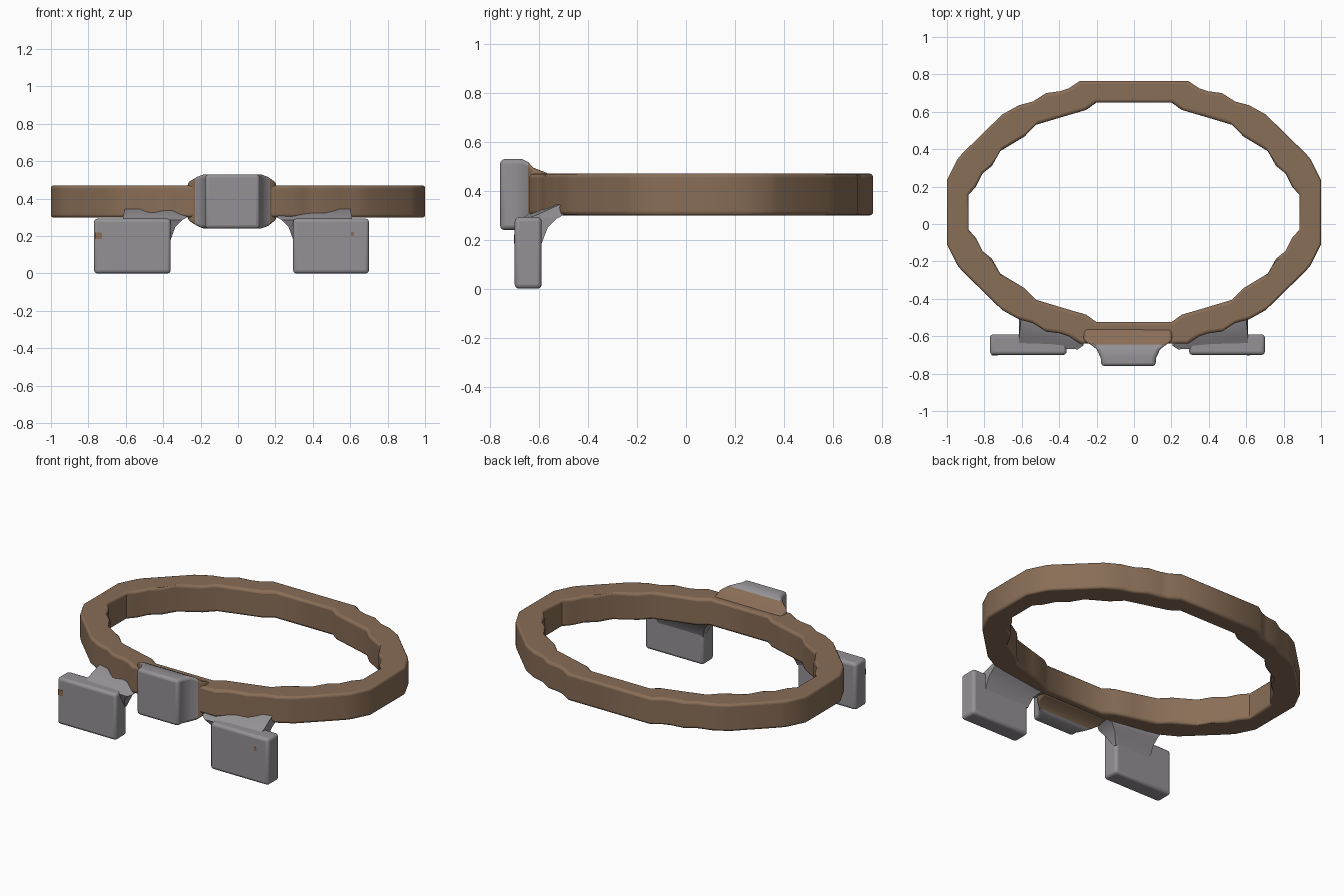
import bpy, bmesh, math

if "Cube" in bpy.data.objects:
    bpy.data.objects.remove(bpy.data.objects["Cube"])


def material(name, rgb):
    m = bpy.data.materials.new(name)
    m.diffuse_color = (*rgb, 1)
    m.use_nodes = True
    m.node_tree.nodes["Principled BSDF"].inputs["Base Color"].default_value = m.diffuse_color
    return m


BROWN = material("brown", (0.25, 0.155, 0.095))
GREY = material("grey", (0.30, 0.285, 0.30))


def finish(name, bm, mats, bevel=0.0):
    bmesh.ops.recalc_face_normals(bm, faces=bm.faces)
    me = bpy.data.meshes.new(name)
    bm.to_mesh(me)
    bm.free()
    ob = bpy.data.objects.new(name, me)
    bpy.context.collection.objects.link(ob)
    for m in mats:
        me.materials.append(m)
    if bevel:
        mod = ob.modifiers.new("Bevel", 'BEVEL')
        mod.width = bevel
        mod.segments = 3
        mod.limit_method = 'ANGLE'
        mod.angle_limit = math.radians(50)
    bpy.ops.object.select_all(action='DESELECT')
    ob.select_set(True)
    bpy.context.view_layer.objects.active = ob
    bpy.ops.object.shade_smooth_by_angle(angle=math.radians(40))
    return ob


def loft(bm, sections, closed=False):
    """Bridge rings of points; cap the ends unless the loft is closed."""
    rings = [[bm.verts.new(p) for p in s] for s in sections]
    n = len(rings[0])
    pairs = list(zip(rings, rings[1:]))
    if closed:
        pairs.append((rings[-1], rings[0]))
    for a, b in pairs:
        for i in range(n):
            j = (i + 1) % n
            bm.faces.new((a[i], a[j], b[j], b[i]))
    if not closed:
        bm.faces.new(rings[0])
        bm.faces.new(rings[-1])


def box(name, x0, x1, y0, y1, z0, z1, mat, bevel=0.0):
    bm = bmesh.new()
    loft(bm, [[(x0, y0, z), (x1, y0, z), (x1, y1, z), (x0, y1, z)] for z in (z0, z1)])
    return finish(name, bm, [mat], bevel)


# Oval ring: one quadrant of paired outer and inner points, mirrored twice
CY = 0.0625
outer = [(.29, .765), (.35, .725), (.395, .71), (.47, .70), (.54, .655),
         (.615, .635), (.705, .585), (.92, .375), (.945, .345), (1.0, .235)]
inner = [(.20, .65), (.255, .61), (.375, .575), (.525, .53), (.585, .468),
         (.715, .39), (.76, .31), (.81, .27), (.845, .20), (.885, .155)]


def full_oval(quad):
    q = [(x, y - CY) for x, y in quad]
    half = q + [(x, -y) for x, y in reversed(q)]
    return [(x, y + CY) for x, y in half + [(-x, y) for x, y in reversed(half)]]


bm = bmesh.new()
loft(bm, [[(*o, .30), (*o, .47), (*i, .47), (*i, .30)]
          for o, i in zip(full_oval(outer), full_oval(inner))], closed=True)
finish("oval_ring", bm, [BROWN], 0.015)

# Centre block, flaring back into the ring; the flare is brown
bm = bmesh.new()
sections = [(-.76, -.175, .115, .24, .53), (-.715, -.178, .118, .24, .53),
            (-.67, -.20, .14, .24, .53), (-.645, -.23, .172, .252, .518),
            (-.625, -.27, .205, .278, .495), (-.555, -.27, .205, .302, .468)]
loft(bm, [[(a, y, c), (b, y, c), (b, y, d), (a, y, d)] for y, a, b, c, d in sections])
for f in bm.faces:
    f.material_index = int(f.calc_center_median().y > -.65)
finish("centre_block", bm, [GREY, BROWN], 0.018)

# Two hanging plates with webs that blend up into the ring
for side, s, a, b, o in (("left", -1, .36, .77, .615), ("right", 1, .295, .70, .61)):
    box(side + "_plate", min(s * a, s * b), max(s * a, s * b), -.70, -.59, 0, .293, GREY, 0.018)
    web = [(.18, (a, -.61), (o, -.61), (o, -.592), (a, -.592)),
           (.25, (a - .025, -.65), (o, -.65), (o, -.565), (a - .025, -.57)),
           (.285, (a - .06, -.67), (o, -.66), (o, -.53), (a - .06, -.55)),
           (.302, (a - .09, -.65), (o, -.61), (o, -.50), (a - .09, -.56)),
           (.345, (a, -.59), (o - .01, -.515), (o - .03, -.47), (a, -.56))]
    bm = bmesh.new()
    loft(bm, [[(s * x, y, z) for x, y in pts] for z, *pts in web])
    finish(side + "_web", bm, [GREY])

# Small brown spots on the plate fronts
box("left_spot", -.762, -.728, -.703, -.695, .185, .22, BROWN)
box("right_spot", .603, .62, -.703, -.695, .20, .222, BROWN)
